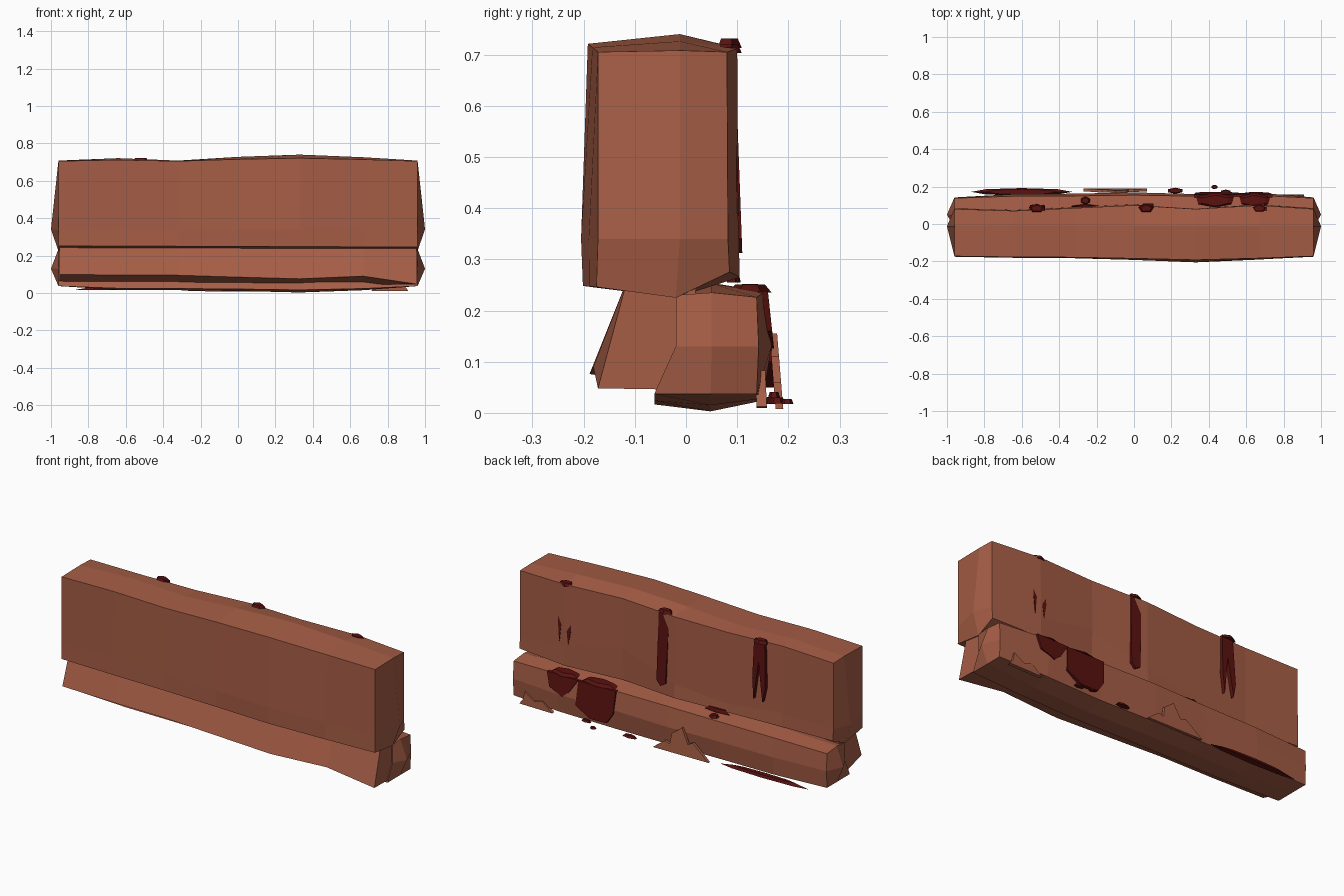
import bpy, bmesh, math
from mathutils import Vector

if "Cube" in bpy.data.objects:
    bpy.data.objects.remove(bpy.data.objects["Cube"])


def material(name, rgb):
    m = bpy.data.materials.new(name)
    m.diffuse_color = (*rgb, 1)
    m.use_nodes = True
    m.node_tree.nodes["Principled BSDF"].inputs["Base Color"].default_value = m.diffuse_color
    return m


CLAY = material("clay", (0.38, 0.11, 0.06))
RED = material("dark_red", (0.10, 0.006, 0.005))
XS = [-0.96, -0.64, -0.32, 0.0, 0.33, 0.67, 0.96]


def finish(name, bm, mat):
    bmesh.ops.recalc_face_normals(bm, faces=bm.faces)
    me = bpy.data.meshes.new(name)
    bm.to_mesh(me)
    bm.free()
    me.materials.append(mat)
    ob = bpy.data.objects.new(name, me)
    bpy.context.collection.objects.link(ob)
    return ob


def beam(name, ring, offset, tip=None, xs=XS):
    """Loft a (y, z) ring along x; offset(i, k) shifts point k at station i.
    With a tip, the ends are four quads meeting at a pushed-out centre."""
    bm = bmesh.new()
    n = len(ring)
    rows = []
    for i, x in enumerate(xs):
        row = []
        for k, (y, z) in enumerate(ring):
            dy, dz = offset(i, k)
            row.append(bm.verts.new((x, y + dy, z + dz)))
        rows.append(row)
    for a, b in zip(rows, rows[1:]):
        for k in range(n):
            bm.faces.new((a[k], a[(k + 1) % n], b[(k + 1) % n], b[k]))
    for row, side in ((rows[0], -1), (rows[-1], 1)):
        if tip:
            c = bm.verts.new((side, *tip))
            for k in range(0, n, 2):
                bm.faces.new((row[k - 1], row[k], row[(k + 1) % n], c))
        else:
            bm.faces.new(row)
    return finish(name, bm, CLAY)


def plate(name, pts, y_top, y_bottom, thick, mat):
    """Thin slab from an (x, z) outline, leaning from y_bottom to y_top."""
    bm = bmesh.new()
    zs = [p[1] for p in pts]
    lo, hi = min(zs), max(zs)
    vs = [bm.verts.new((x, y_bottom + (y_top - y_bottom) * (z - lo) / (hi - lo), z))
          for x, z in pts]
    f = bm.faces.new(vs)
    new = bmesh.ops.extrude_face_region(bm, geom=[f])["geom"]
    bmesh.ops.translate(bm, vec=(0, -thick, 0),
                        verts=[v for v in new if isinstance(v, bmesh.types.BMVert)])
    return finish(name, bm, mat)


def blob(name, loc, size, sides=6):
    """Flat low-poly droplet."""
    bm = bmesh.new()
    bmesh.ops.create_cone(bm, cap_ends=True, segments=sides, radius1=1, radius2=0.7, depth=1)
    for v in bm.verts:
        v.co = Vector(loc) + Vector(v.co[j] * size[j] for j in range(3))
    return finish(name, bm, RED)


# Upper slab: ring order front-top, top, back-top, back, back-low, bottom, front-low, front
front = [0, -0.007, -0.01, -0.02, -0.033, -0.018, 0]
back = [0, -0.01, 0.005, 0.02, 0.0, 0.02, 0]
top = [0, 0.013, 0.0, 0.02, 0.032, 0.018, 0]
crease = [0, 0.0, -0.03, 0.0, 0.10, 0.04, 0]


def upper_offset(i, k):
    return [(front[i] * 0.6, top[i] * 0.5), (0, top[i]), (back[i], top[i] * 0.4),
            (back[i], crease[i]), (back[i] - 0.01 * (i == 4), -0.01 * (0 < i < 6)),
            (0, 0), (front[i] * 0.8, 0.012 - i * 0.001), (front[i], 0)][k]


beam("upper_slab",
     [(-0.172, 0.705), (-0.012, 0.708), (0.08, 0.705), (0.082, 0.34),
      (0.085, 0.275), (-0.02, 0.225), (-0.175, 0.24), (-0.172, 0.34)],
     upper_offset, (-0.012, 0.34))

# Tapered plinth under the slab's front
low = [0.1, 0.096, 0.095, 0.085, 0.076, 0.09, 0.048]
beam("front_plinth",
     [(-0.115, 0.26), (0.02, 0.26), (0.01, 0.045), (-0.172, 0.0)],
     lambda i, k: (front[i] * 0.5, low[i]) if k == 3 else (0, 0),
     xs=[-0.955] + XS[1:-1] + [0.955])

# Lower ledge behind
bulge = [0, 0.018, 0.02, 0.027, 0.018, 0.025, 0.0]
sag = [0, -0.02, -0.022, -0.026, -0.034, -0.022, 0]


def ledge_offset(i, k):
    b, s = bulge[i], sag[i]
    return [(0, 0), (0, b * 0.7), (b * 0.6, b * 0.4), (b, 0), (b * 0.5, s * 0.4),
            (0, s), (0, s * 0.6), (0, 0)][k]


beam("back_ledge",
     [(-0.02, 0.23), (0.05, 0.235), (0.138, 0.226), (0.142, 0.13),
      (0.138, 0.037), (0.048, 0.037), (-0.062, 0.037), (-0.02, 0.13)],
     ledge_offset, (0.05, 0.13))

# Drips running down the back of the slab, each with a cap on the top edge
for n, x in (("left", -0.52), ("right", 0.67)):
    plate(f"{n}_drip",
          [(x + 0.04, 0.715), (x + 0.045, 0.5), (x + 0.035, 0.39), (x + 0.01, 0.6),
           (x - 0.01, 0.45), (x - 0.02, 0.385), (x - 0.035, 0.46), (x - 0.025, 0.715)],
          0.09, 0.104, 0.02, RED)
    blob(f"{n}_drip_cap", (x, 0.083, 0.712), (0.045, 0.026, 0.018), 5)
plate("middle_drip",
      [(0.1, 0.72), (0.105, 0.34), (0.08, 0.312), (0.05, 0.33), (0.035, 0.72)],
      0.095, 0.11, 0.02, RED)
blob("middle_drip_cap", (0.065, 0.083, 0.722), (0.045, 0.026, 0.018), 5)

# Thick spills over the ledge
plate("ledge_spill_large",
      [(0.32, 0.236), (0.55, 0.236), (0.56, 0.1), (0.47, 0.05), (0.37, 0.052), (0.33, 0.11)],
      0.158, 0.172, 0.02, RED)
plate("ledge_spill_small",
      [(0.55, 0.236), (0.74, 0.238), (0.72, 0.16), (0.64, 0.126), (0.6, 0.16)],
      0.16, 0.172, 0.02, RED)
for n, x, w in (("large", 0.435, 0.115), ("small", 0.645, 0.095)):
    blob(f"ledge_pool_{n}", (x, 0.125, 0.243), (w, 0.042, 0.015), 6)
blob("ledge_dot", (-0.26, 0.125, 0.245), (0.028, 0.022, 0.014))
blob("ledge_smear", (-0.26, 0.092, 0.265), (0.08, 0.015, 0.02), 5)

# Red strip and drops at the foot
blob("foot_strip", (-0.6, 0.172, 0.024), (0.27, 0.02, 0.014), 8)
blob("foot_drop_large", (0.22, 0.178, 0.024), (0.045, 0.016, 0.012))
blob("foot_drop_far", (0.43, 0.198, 0.022), (0.018, 0.012, 0.01))
blob("foot_drop_near", (0.49, 0.172, 0.035), (0.03, 0.012, 0.012))

# Broken clay shards leaning on the ledge
plate("large_shard",
      [(0.07, 0.008), (-0.27, 0.01), (-0.17, 0.09), (-0.14, 0.075), (-0.1, 0.155),
       (-0.04, 0.11), (-0.03, 0.05), (0.0, 0.06)],
      0.178, 0.19, 0.015, CLAY)
plate("small_shard",
      [(0.91, 0.012), (0.71, 0.01), (0.77, 0.06), (0.82, 0.045), (0.88, 0.083), (0.89, 0.04)],
      0.155, 0.158, 0.02, CLAY)
